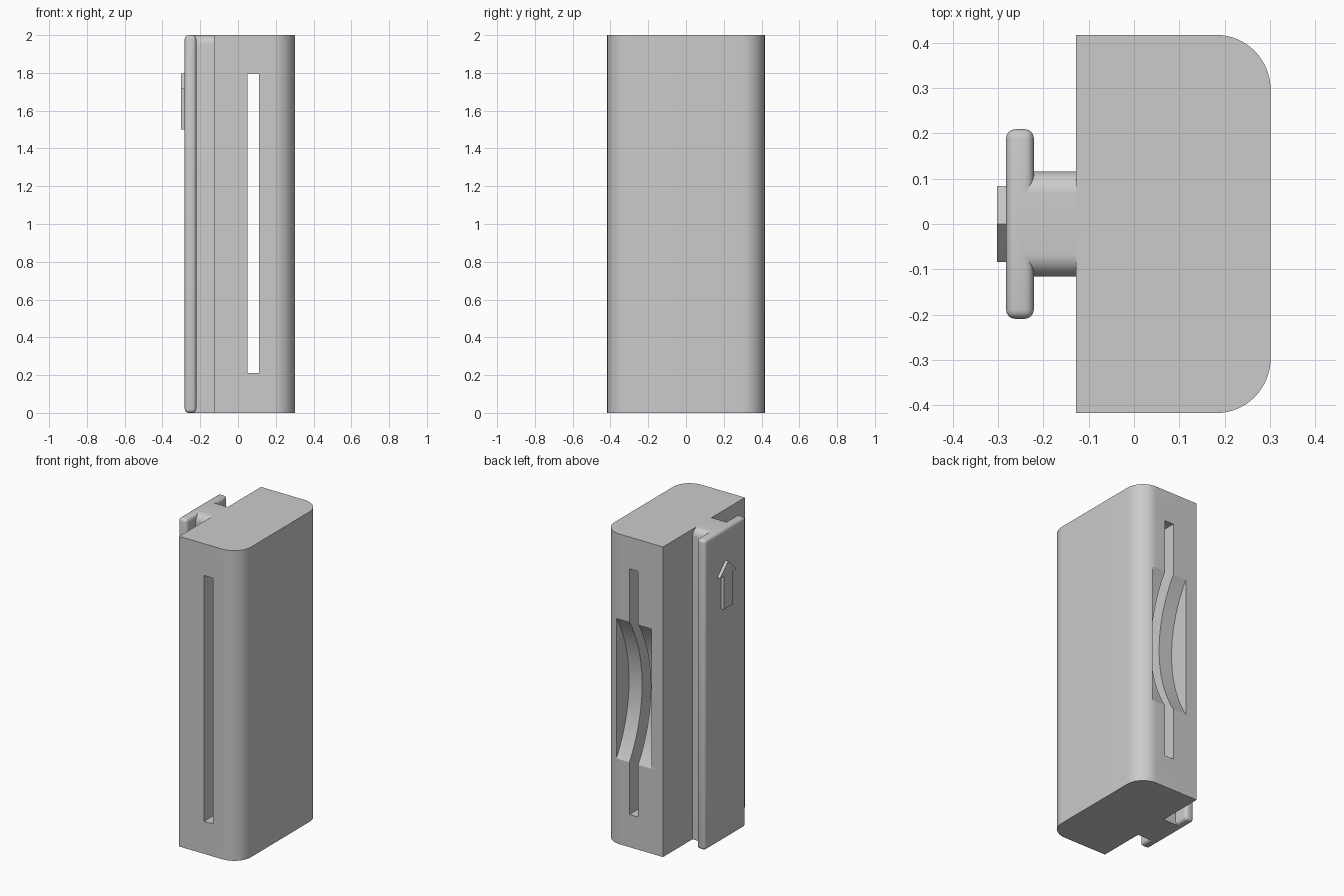
import bpy, math
from mathutils import Vector

cube = bpy.data.objects.get("Cube")
if cube:
    bpy.data.objects.remove(cube)

grey = bpy.data.materials.new("light grey")
grey.use_nodes = True
colour = (0.6, 0.6, 0.6, 1)
grey.diffuse_color = colour
grey.node_tree.nodes["Principled BSDF"].inputs["Base Color"].default_value = colour


def prism(name, profile, direction):
    """Extrude a closed 3D profile along a direction."""
    n = len(profile)
    verts = [Vector(p) for p in profile]
    verts += [v + Vector(direction) for v in verts]
    faces = [tuple(range(n)), tuple(range(n, 2 * n))]
    faces += [(i, (i + 1) % n, (i + 1) % n + n, i + n) for i in range(n)]
    mesh = bpy.data.meshes.new(name)
    mesh.from_pydata(verts, [], faces)
    obj = bpy.data.objects.new(name, mesh)
    bpy.context.collection.objects.link(obj)
    mesh.materials.append(grey)
    bpy.ops.object.select_all(action='DESELECT')
    bpy.context.view_layer.objects.active = obj
    obj.select_set(True)
    bpy.ops.object.mode_set(mode='EDIT')
    bpy.ops.mesh.select_all(action='SELECT')
    bpy.ops.mesh.normals_make_consistent(inside=False)
    bpy.ops.object.mode_set(mode='OBJECT')
    return obj


def box(name, x0, x1, y0, y1, z0, z1):
    profile = [(x0, y0, z0), (x1, y0, z0), (x1, y1, z0), (x0, y1, z0)]
    return prism(name, profile, (0, 0, z1 - z0))


def arc(cx, cy, r, a0, a1, steps):
    angles = [math.radians(a0 + (a1 - a0) * i / steps) for i in range(steps + 1)]
    return [(cx + r * math.cos(a), cy + r * math.sin(a)) for a in angles]


def smooth(obj, angle=30):
    bpy.ops.object.select_all(action='DESELECT')
    bpy.context.view_layer.objects.active = obj
    obj.select_set(True)
    bpy.ops.object.shade_smooth_by_angle(angle=math.radians(angle))


def apply_modifiers(obj):
    bpy.context.view_layer.objects.active = obj
    for mod in list(obj.modifiers):
        bpy.ops.object.modifier_apply(modifier=mod.name)


# Body with two rounded corners
half, back_x, front_x, r = 0.417, -0.128, 0.301, 0.12
outline = [(back_x, half), (back_x, -half)]
outline += arc(front_x - r, -half + r, r, -90, 0, 16)
outline += arc(front_x - r, half - r, r, 0, 90, 16)
body = prism("body", [(x, y, 0) for x, y in outline], (0, 0, 2))

# Through slot and shallow curved thumb scoop
slot = box("slot_cutter", 0.05, 0.112, -0.6, 0.6, 0.21, 1.795)
chord, depth = 0.455, 0.13
radius = (chord ** 2 + depth ** 2) / (2 * depth)
sweep = 34
curve = arc(half - depth + radius, 1, radius, 180 - sweep, 180 + sweep, 12)
scoop = prism("scoop_cutter", [(-0.045, y, z) for y, z in curve], (0.25, 0, 0))
for cutter in (slot, scoop):
    mod = body.modifiers.new("cut", 'BOOLEAN')
    mod.operation = 'DIFFERENCE'
    mod.solver = 'EXACT'
    mod.object = cutter
apply_modifiers(body)
for cutter in (slot, scoop):
    bpy.data.objects.remove(cutter)
smooth(body)

# Neck with rounded upper edges
w, f = 0.116, 0.05
section = [(-w, 0), (w, 0)]
section += arc(w - f, 2 - f, f, 0, 90, 8) + arc(f - w, 2 - f, f, 90, 180, 8)
neck = prism("neck", [(-0.25, y, z) for y, z in section], (0.25 + back_x, 0, 0))
smooth(neck)

# Clip plate with softened edges
plate = box("clip_plate", -0.282, -0.221, -0.209, 0.209, 0, 2)
bevel = plate.modifiers.new("soft_edges", 'BEVEL')
bevel.width = 0.02
bevel.segments = 4
apply_modifiers(plate)
smooth(plate)

# Raised arrow pointing up
side = [(0.046, 1.5), (0.046, 1.715), (0.084, 1.715)]
arrow = side + [(0, 1.797)] + [(-y, z) for y, z in reversed(side)]
prism("arrow", [(-0.302, y, z) for y, z in arrow], (0.021, 0, 0))
